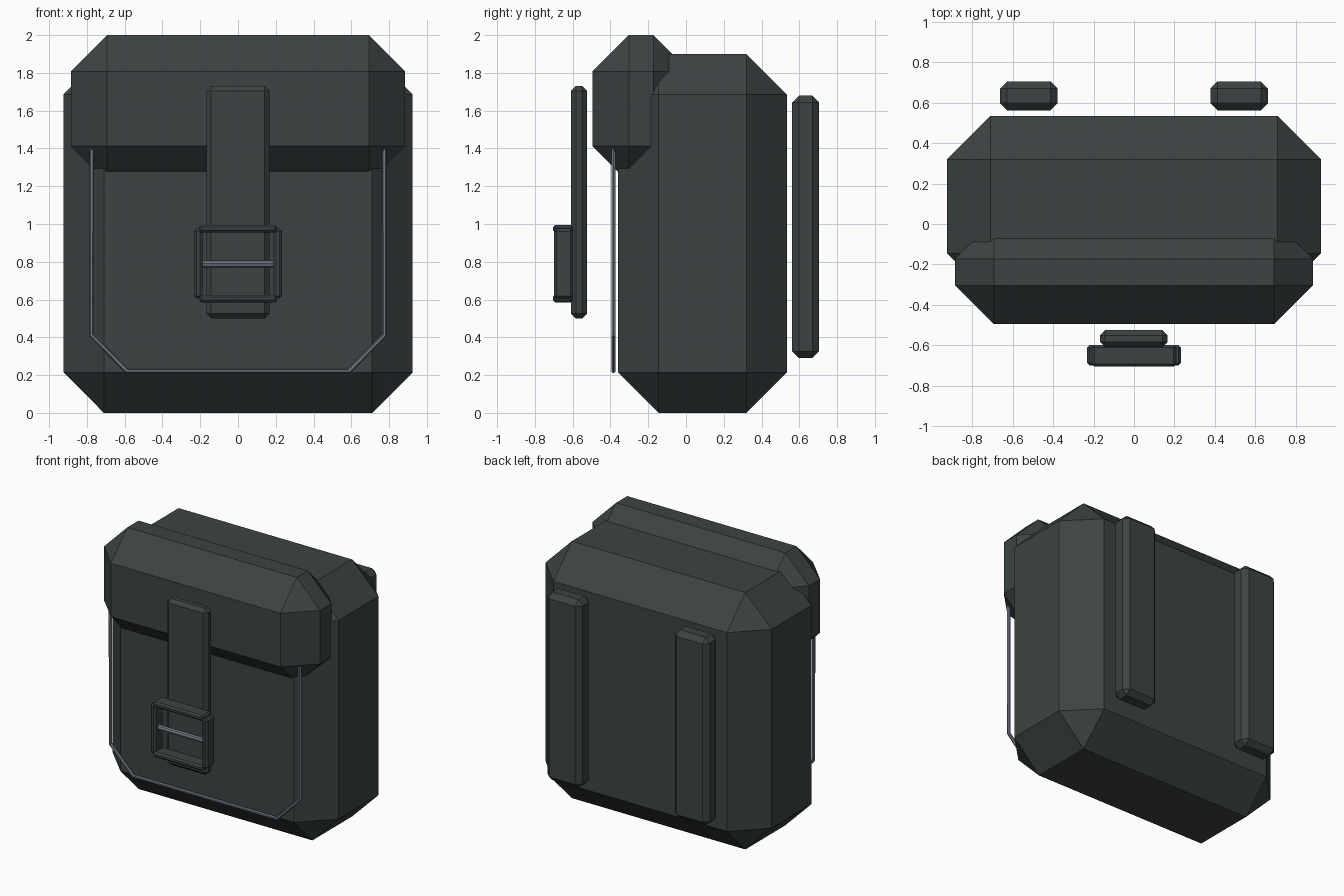
import bpy, bmesh, math
from mathutils import Vector, Matrix

if "Cube" in bpy.data.objects:
    bpy.data.objects.remove(bpy.data.objects["Cube"])


def material(name, rgb):
    m = bpy.data.materials.new(name)
    m.diffuse_color = (*rgb, 1.0)
    m.use_nodes = True
    m.node_tree.nodes["Principled BSDF"].inputs["Base Color"].default_value = m.diffuse_color
    return m


DARK = material("dark_slate", (0.046, 0.056, 0.056))
METAL = material("grey_metal", (0.17, 0.185, 0.225))


def add_mesh(name, bm, mat):
    mesh = bpy.data.meshes.new(name)
    bm.to_mesh(mesh)
    bm.free()
    mesh.materials.append(mat)
    obj = bpy.data.objects.new(name, mesh)
    bpy.context.collection.objects.link(obj)
    return obj


def chamfer_box(name, x, y, z, chamfer, mat=DARK):
    """Box given by its min/max ranges, with every edge chamfered flat."""
    bm = bmesh.new()
    bmesh.ops.create_cube(bm, size=1)
    for v in bm.verts:
        v.co = Vector([(r[0] + r[1]) / 2 + c * (r[1] - r[0])
                       for c, r in zip(v.co, (x, y, z))])
    bmesh.ops.bevel(bm, geom=bm.edges[:], offset=chamfer, segments=1,
                    profile=0.5, affect='EDGES')
    return add_mesh(name, bm, mat)


# Main bag and the overhanging lid
chamfer_box("bag_body", (-0.925, 0.925), (-0.36, 0.535), (0, 1.9), 0.215)
chamfer_box("lid", (-0.885, 0.885), (-0.495, 0.02), (1.22, 2.0), 0.192)

# Closing strap on the front
chamfer_box("front_strap", (-0.168, 0.166), (-0.608, -0.525), (0.5, 1.73), 0.025)

# Buckle frame: two uprights, two cross bars
for side, sx in (("left", -1), ("right", 1)):
    cx = sx * 0.2105
    chamfer_box("buckle_upright_" + side, (cx - 0.0225, cx + 0.0225),
                (-0.70, -0.598), (0.605, 0.975), 0.014)
for level, cz in (("lower", 0.605), ("upper", 0.975)):
    chamfer_box("buckle_bar_" + level, (-0.207, 0.207),
                (-0.705, -0.598), (cz - 0.02, cz + 0.02), 0.012)

# Metal pin across the buckle
bm = bmesh.new()
bmesh.ops.create_cone(bm, cap_ends=True, segments=8, radius1=0.02, radius2=0.02,
                      depth=0.385,
                      matrix=Matrix.Translation((0, -0.652, 0.79))
                      @ Matrix.Rotation(math.pi / 2, 4, 'Y'))
add_mesh("buckle_pin", bm, METAL)

# Metal piping around the front panel
half = [(0.775, 1.44), (0.775, 0.41), (0.588, 0.222)]
path = half + [(-x, z) for x, z in reversed(half)]
curve = bpy.data.curves.new("front_piping", 'CURVE')
curve.dimensions = '3D'
curve.bevel_depth = 0.0125
curve.bevel_resolution = 1
curve.use_fill_caps = True
spline = curve.splines.new('POLY')
spline.points.add(len(path) - 1)
for p, (x, z) in zip(spline.points, path):
    p.co = (x, -0.384, z, 1)
spline.use_smooth = False
curve.materials.append(METAL)
bpy.context.collection.objects.link(bpy.data.objects.new("front_piping", curve))

# Shoulder straps on the back
for side, sx in (("left", -1), ("right", 1)):
    cx = sx * 0.52
    chamfer_box("back_strap_" + side, (cx - 0.143, cx + 0.143),
                (0.562, 0.705), (0.29, 1.68), 0.036)
